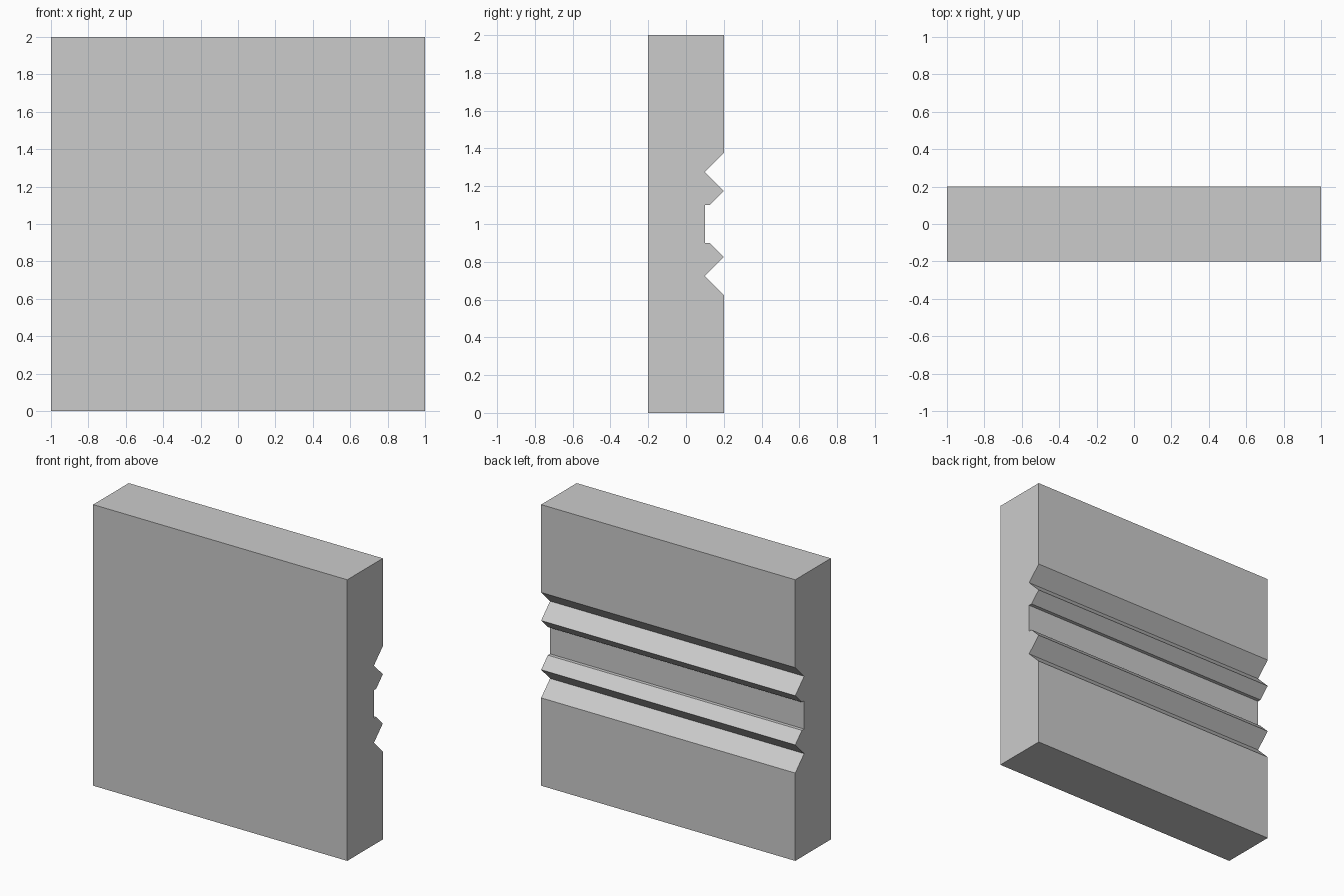
import bpy
import bmesh

if "Cube" in bpy.data.objects:
    bpy.data.objects.remove(bpy.data.objects["Cube"])

WIDTH, HEIGHT, DEPTH = 2.0, 2.0, 0.4
MID = HEIGHT / 2

# Upper half of the grooved back edge: (y, height above the middle)
half = [(0.1, 0.1), (0.125, 0.1), (0.2, 0.175), (0.1, 0.275), (0.2, 0.375)]

# Full side profile: plain front, grooves mirrored about mid-height at the back
profile = [(-DEPTH / 2, 0), (DEPTH / 2, 0)]
profile += [(y, MID - h) for y, h in reversed(half)]
profile += [(y, MID + h) for y, h in half]
profile += [(DEPTH / 2, HEIGHT), (-DEPTH / 2, HEIGHT)]

# Extrude the profile across the width
bm = bmesh.new()
face = bm.faces.new([bm.verts.new((-WIDTH / 2, y, z)) for y, z in profile])
ext = bmesh.ops.extrude_face_region(bm, geom=[face], use_keep_orig=True)
moved = [g for g in ext["geom"] if isinstance(g, bmesh.types.BMVert)]
bmesh.ops.translate(bm, verts=moved, vec=(WIDTH, 0, 0))
bmesh.ops.recalc_face_normals(bm, faces=bm.faces)

mesh = bpy.data.meshes.new("grooved_wall_panel")
bm.to_mesh(mesh)
bm.free()
panel = bpy.data.objects.new("grooved_wall_panel", mesh)
bpy.context.collection.objects.link(panel)
